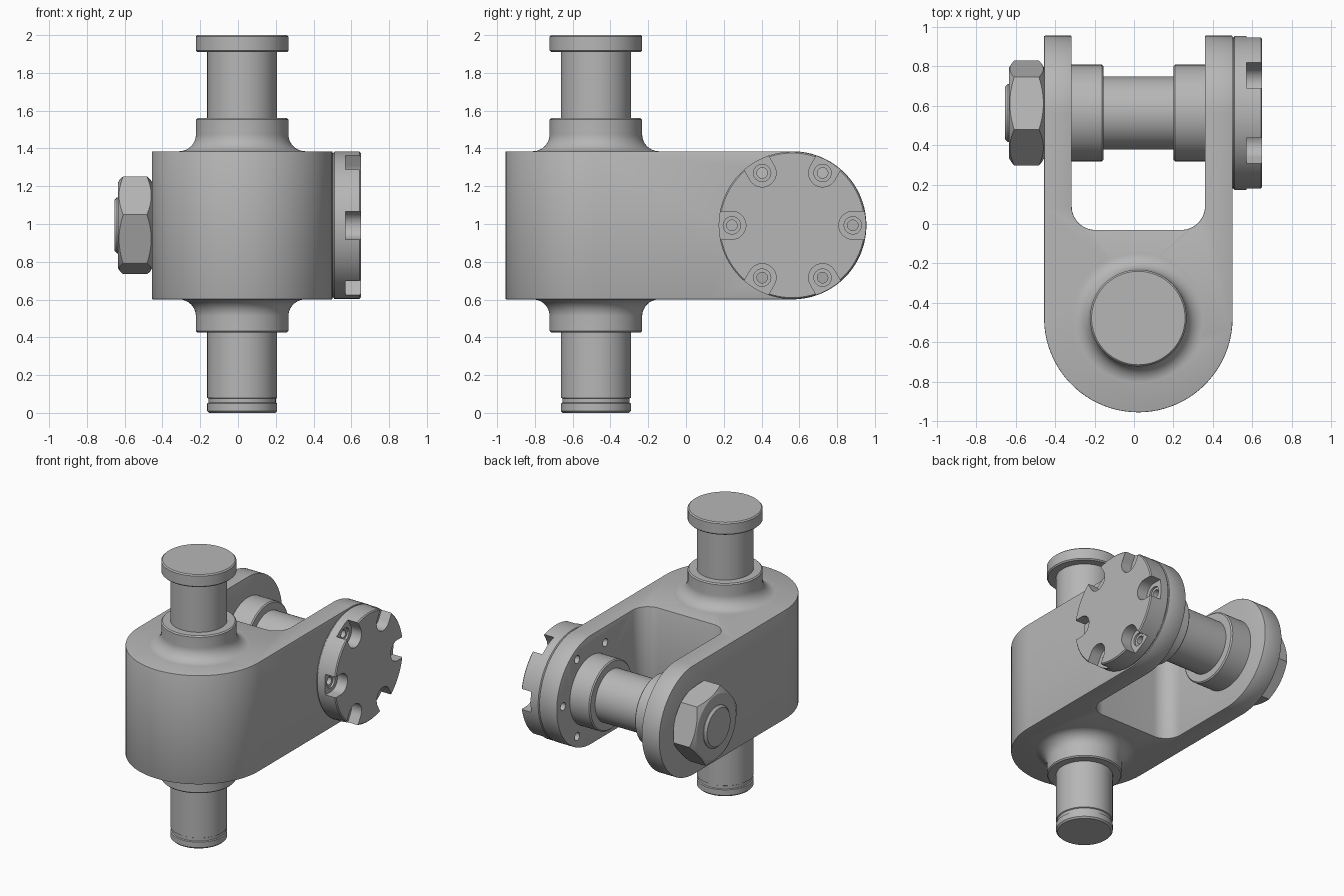
import bpy, bmesh, math
from mathutils import Matrix, Vector

cube = bpy.data.objects.get("Cube")
if cube:
    bpy.data.objects.remove(cube, do_unlink=True)

steel = bpy.data.materials.new("grey steel")
steel.use_nodes = True
GREY = (0.47, 0.47, 0.47, 1)
steel.diffuse_color = GREY
steel.node_tree.nodes["Principled BSDF"].inputs["Base Color"].default_value = GREY

CX = 0.022                 # centre plane of the fork
CZ = 0.993                 # height of the cross pin
FRONT_Y, REAR_Y = -0.477, 0.563
HALF_W, HALF_H = 0.478, 0.392


def arc(cx, cy, r, a0, a1, n):
    return [(cx + r * math.cos(math.radians(a0 + (a1 - a0) * i / n)),
             cy + r * math.sin(math.radians(a0 + (a1 - a0) * i / n))) for i in range(n + 1)]


def make_object(name, bm):
    bmesh.ops.recalc_face_normals(bm, faces=bm.faces)
    mesh = bpy.data.meshes.new(name)
    bm.to_mesh(mesh)
    bm.free()
    mesh.materials.append(steel)
    ob = bpy.data.objects.new(name, mesh)
    bpy.context.collection.objects.link(ob)
    return ob


def prisms(name, outlines, axis, lo, hi):
    """Extrude outlines along z (points are x, y) or along x (points are y, z)."""
    bm = bmesh.new()
    for pts in outlines:
        rings = [[bm.verts.new((a, b, h) if axis == "z" else (h, a, b)) for a, b in pts]
                 for h in (lo, hi)]
        for ring in rings:
            bm.faces.new(ring)
        n = len(pts)
        for i in range(n):
            j = (i + 1) % n
            bm.faces.new((rings[0][i], rings[0][j], rings[1][j], rings[1][i]))
    return make_object(name, bm)


def lathe(name, profile, axis, centre, steps=96):
    """Revolve (radius, position) points around a z or x axis through centre."""
    bm = bmesh.new()
    verts = [bm.verts.new((r, 0, h)) for r, h in profile]
    edges = [bm.edges.new(p) for p in zip(verts, verts[1:])]
    bmesh.ops.spin(bm, geom=verts + edges, axis=(0, 0, 1), cent=(0, 0, 0),
                   angle=math.tau, steps=steps)
    bmesh.ops.remove_doubles(bm, verts=bm.verts, dist=1e-5)
    if axis == "x":
        bm.transform(Matrix.Rotation(math.pi / 2, 4, "Y"))
    bm.transform(Matrix.Translation(Vector(centre)))
    return make_object(name, bm)


def rod(r, lo, hi, c=0.008):
    """Closed profile of a cylinder with chamfered rims."""
    return [(0, lo), (r - c, lo), (r, lo + c), (r, hi - c), (r - c, hi), (0, hi)]


def boolean(ob, cutter, operation):
    mod = ob.modifiers.new(operation.title(), "BOOLEAN")
    mod.operation, mod.solver, mod.object = operation, "EXACT", cutter
    cutter.hide_render = True


def bake(ob):
    """Apply all modifiers of an object."""
    bpy.context.view_layer.update()
    dg = bpy.context.evaluated_depsgraph_get()
    mesh = bpy.data.meshes.new_from_object(ob.evaluated_get(dg))
    ob.modifiers.clear()
    ob.data = mesh


# Bolt pattern on the cover disc
def bolt_circles(r, n=24):
    return [arc(REAR_Y + 0.32 * math.cos(a), CZ + 0.32 * math.sin(a), r, 0, 360, n)[:-1]
            for a in (math.radians(60 * k) for k in range(6))]


def notch(k):
    pts = arc(0.32, 0, 0.074, 90, 270, 20) + [(0.5, -0.074), (0.5, 0.074)]
    a = math.radians(60 * k)
    c, s = math.cos(a), math.sin(a)
    return [(REAR_Y + u * c - v * s, CZ + u * s + v * c) for u, v in pts]


bolt_cut = prisms("bolt_hole_cutter", bolt_circles(0.028), "x", 0.3, 0.7)
sink_cut = prisms("counterbore_cutter", bolt_circles(0.046), "x", 0.556, 0.7)
notch_cut = prisms("notch_cutter", [notch(k) for k in range(6)], "x", 0.57, 0.7)

# Fork body: rounded front, open slot at the rear, ears rounded from the side
slot, corner, slot_y = 0.338, 0.12, -0.03
plan = arc(CX, FRONT_Y, HALF_W, 180, 360, 80)
plan += [(CX + HALF_W, 1.1), (CX + slot, 1.1)]
plan += arc(CX + slot - corner, slot_y + corner, corner, 0, -90, 14)
plan += arc(CX - slot + corner, slot_y + corner, corner, 270, 180, 14)
plan += [(CX - slot, 1.1), (CX - HALF_W, 1.1)]
body = prisms("fork_body", [plan], "z", CZ - HALF_H, CZ + HALF_H)
side = arc(REAR_Y, CZ, HALF_H, -90, 90, 64) + [(-1.2, CZ + HALF_H), (-1.2, CZ - HALF_H)]
side_cut = prisms("ear_rounding_cutter", [side], "x", -1, 1)
boolean(body, side_cut, "INTERSECT")
bake(body)
bevel = body.modifiers.new("Bevel", "BEVEL")
bevel.width, bevel.segments = 0.008, 2
bevel.limit_method, bevel.angle_limit = "ANGLE", math.radians(40)
bake(body)
boolean(body, bolt_cut, "DIFFERENCE")
bake(body)

# Upright pin with a head on top and a shallow groove near the foot
R = 0.185
lathe("upright_pin", [(0, 0), (R - 0.01, 0), (R, 0.01), (R, 0.05), (R - 0.007, 0.054),
                      (R - 0.007, 0.076), (R, 0.08), (R, 1.95), (0, 1.95)],
      "z", (CX, FRONT_Y, 0))
lathe("upright_pin_head", rod(0.245, 1.91, 2.0), "z", (CX, FRONT_Y, 0))

# Collars blending into the body with a fillet
for name, sign in (("upper_collar", 1), ("lower_collar", -1)):
    fillet = arc(0.335, HALF_H + 0.09, 0.09, 270, 180, 14)
    prof = [(0, 0.3), (0.335, 0.3)] + fillet
    prof += [(0.245, 0.559), (0.237, 0.567), (0, 0.567)]
    lathe(name, [(r, sign * h) for r, h in prof], "z", (CX, FRONT_Y, CZ))

# Cross pin, its inner bosses and the threaded end
axle = (0, REAR_Y, CZ)
lathe("cross_pin", rod(R, -0.4, 0.45), "x", axle)
lathe("right_inner_boss", rod(0.245, -0.35, -0.155), "x", axle)
lathe("left_inner_boss", rod(0.245, 0.2, 0.40), "x", axle)
lathe("threaded_end", rod(0.148, -0.655, -0.42, 0.015), "x", axle)

# Hexagon nut with chamfered corners
nut = prisms("hexagon_nut", [arc(REAR_Y, CZ, 0.272, 48, 408, 6)[:-1]], "x", -0.635, -0.454)
cone_cut = lathe("nut_chamfer_cutter", [(0, -0.636), (0.225, -0.636), (0.28, -0.603),
                                        (0.28, -0.487), (0.225, -0.453), (0, -0.453)], "x", axle)
boolean(nut, cone_cut, "INTERSECT")
bake(nut)

# Cover disc with six open notches and bolt holes
disc = lathe("cover_disc", [(0, 0.495), (0.382, 0.495), (0.382, 0.504), (0.39, 0.51),
                            (0.39, 0.643), (0.383, 0.65), (0, 0.65)], "x", axle)
for cutter in (notch_cut, sink_cut, bolt_cut):
    boolean(disc, cutter, "DIFFERENCE")
bake(disc)

for cutter in (bolt_cut, sink_cut, notch_cut, side_cut, cone_cut):
    bpy.data.objects.remove(cutter, do_unlink=True)

# Smooth round surfaces, keep edges sharp
for ob in bpy.data.objects:
    if ob.type == "MESH" and steel.name in ob.data.materials:
        ob.data.shade_smooth()
        ob.data.set_sharp_from_angle(angle=math.radians(25))
